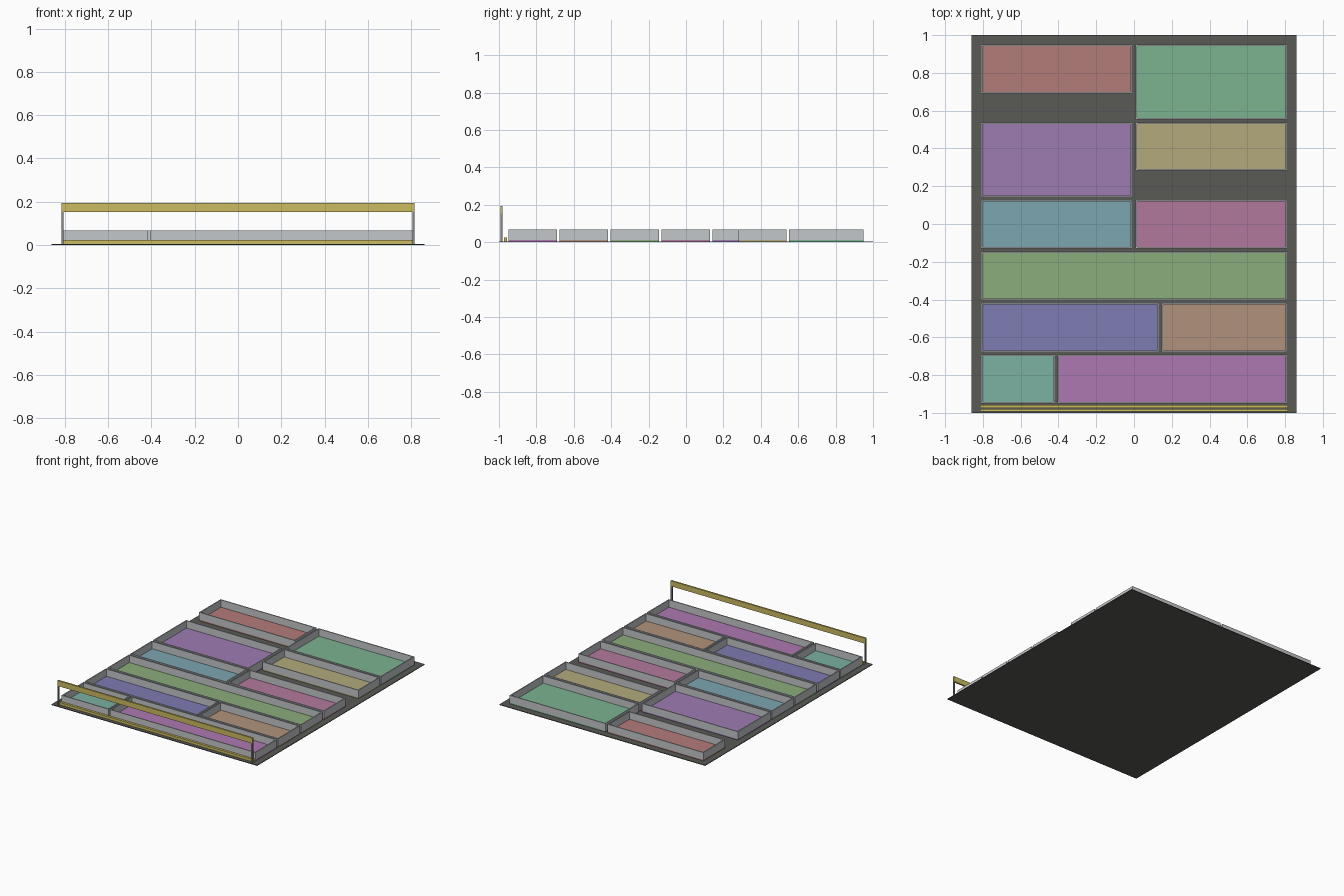
import bpy

if "Cube" in bpy.data.objects:
    bpy.data.objects.remove(bpy.data.objects["Cube"])


def material(name, color):
    m = bpy.data.materials.new(name)
    m.diffuse_color = (*color, 1)
    m.use_nodes = True
    m.node_tree.nodes["Principled BSDF"].inputs["Base Color"].default_value = m.diffuse_color
    return m


def make_mesh(name, verts, faces, mat):
    me = bpy.data.meshes.new(name)
    me.from_pydata(verts, [], faces)
    me.materials.append(mat)
    ob = bpy.data.objects.new(name, me)
    bpy.context.collection.objects.link(ob)
    return ob


def ring(x0, x1, y0, y1, z):
    return [(x0, y0, z), (x1, y0, z), (x1, y1, z), (x0, y1, z)]


def box(name, x0, x1, y0, y1, z0, z1, mat):
    faces = [(3, 2, 1, 0), (4, 5, 6, 7)]
    faces += [(i, (i + 1) % 4, (i + 1) % 4 + 4, i + 4) for i in range(4)]
    return make_mesh(name, ring(x0, x1, y0, y1, z0) + ring(x0, x1, y0, y1, z1), faces, mat)


def wall_frame(name, x0, x1, y0, y1, z0, z1, t, mat):
    inner = (x0 + t, x1 - t, y0 + t, y1 - t)
    verts = (ring(x0, x1, y0, y1, z0) + ring(x0, x1, y0, y1, z1)
             + ring(*inner, z1) + ring(*inner, z0))
    faces = []
    for a in range(4):
        b = (a + 1) % 4
        for i in range(4):
            j = (i + 1) % 4
            faces.append((4 * a + i, 4 * a + j, 4 * b + j, 4 * b + i))
    return make_mesh(name, verts, faces, mat)


dark = material("dark_plate", (0.10, 0.10, 0.09))
steel = material("steel", (0.25, 0.26, 0.27))
grey = material("wall_grey", (0.55, 0.57, 0.59))
yellow = material("rail_yellow", (0.60, 0.50, 0.12))

# Base plate
BASE, FLOOR, TOP = 0.005, 0.013, 0.068
box("base_plate", -0.86, 0.86, -1, 1, 0, BASE, dark)

# Trays: x range, y range, floor colour
L, R = -0.81, 0.81
trays = [
    ("red", L, -0.01, 0.692, 0.95, (0.45, 0.20, 0.19)),
    ("green", 0.008, R, 0.552, 0.95, (0.20, 0.45, 0.28)),
    ("purple", L, -0.01, 0.142, 0.538, (0.34, 0.20, 0.45)),
    ("olive", 0.008, R, 0.282, 0.538, (0.45, 0.40, 0.20)),
    ("blue_green", L, -0.01, -0.13, 0.128, (0.20, 0.38, 0.44)),
    ("pink", 0.008, R, -0.13, 0.128, (0.45, 0.19, 0.34)),
    ("leaf", L, R, -0.403, -0.145, (0.26, 0.42, 0.20)),
    ("indigo", L, 0.132, -0.677, -0.417, (0.21, 0.20, 0.45)),
    ("brown", 0.145, R, -0.677, -0.417, (0.44, 0.29, 0.20)),
    ("teal", L, -0.417, -0.95, -0.69, (0.20, 0.44, 0.36)),
    ("magenta", -0.404, R, -0.95, -0.69, (0.42, 0.19, 0.44)),
]
for name, x0, x1, y0, y1, col in trays:
    box(name + "_tray_floor", x0, x1, y0, y1, BASE, FLOOR, material(name, col))
    wall_frame(name + "_tray_wall", x0, x1, y0, y1, FLOOR, TOP, 0.008, grey)

# Front rail, its posts and the kerb strip
box("front_rail", -0.815, 0.815, -0.993, -0.980, 0.154, 0.195, yellow)
for side, x in (("left", -0.81), ("right", 0.81)):
    box(side + "_rail_post", x - 0.005, x + 0.005, -0.992, -0.981, BASE, 0.154, steel)
box("front_kerb", -0.815, 0.815, -0.974, -0.957, BASE, 0.024, yellow)
